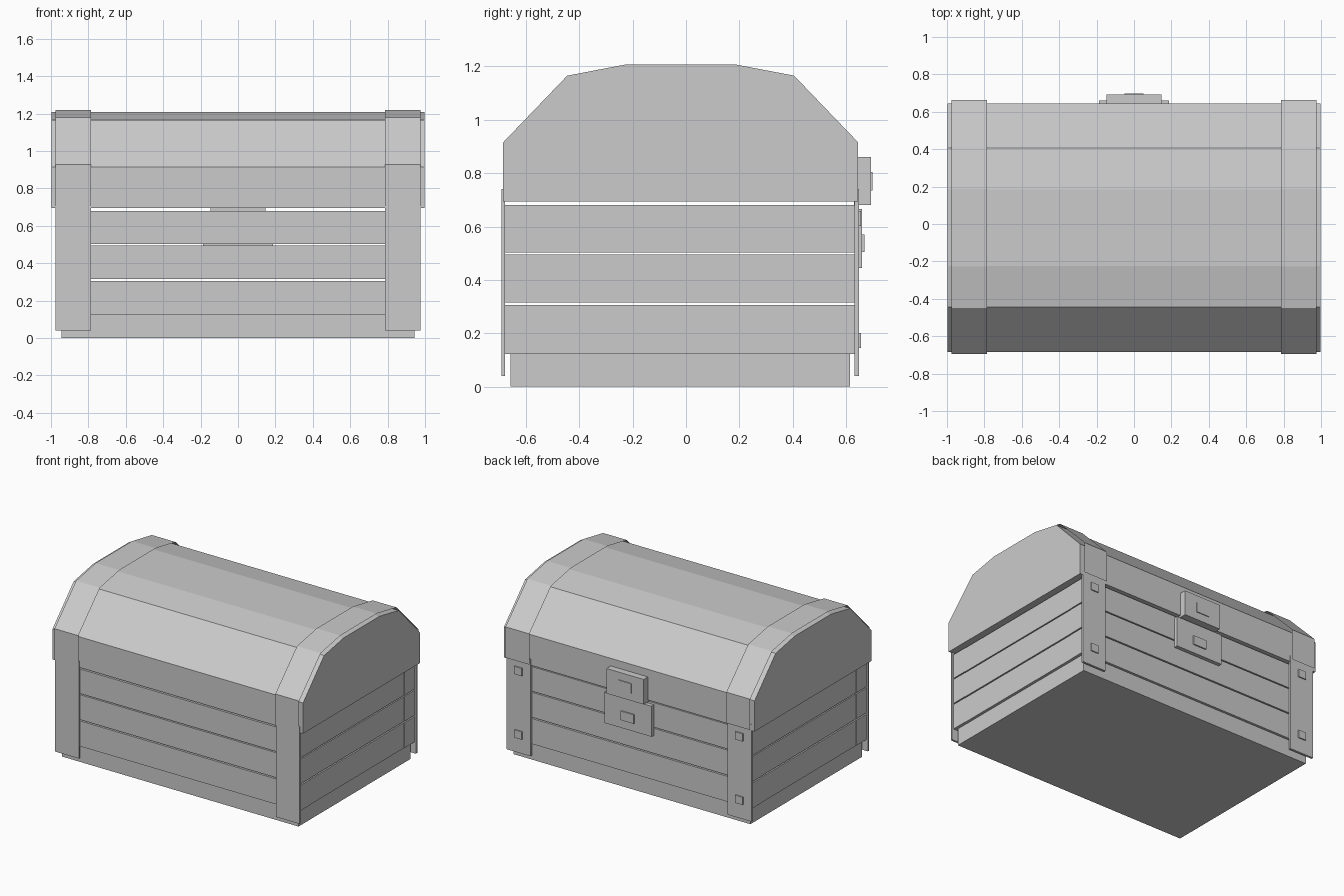
import bpy
import bmesh

cube = bpy.data.objects.get("Cube")
if cube:
    bpy.data.objects.remove(cube, do_unlink=True)

GREY = 0.6
mat = bpy.data.materials.new("plain grey")
mat.use_nodes = True
mat.diffuse_color = (GREY, GREY, GREY, 1)
mat.node_tree.nodes["Principled BSDF"].inputs["Base Color"].default_value = (GREY, GREY, GREY, 1)


def finish(name, bm):
    mesh = bpy.data.meshes.new(name)
    bm.to_mesh(mesh)
    bm.free()
    mesh.materials.append(mat)
    obj = bpy.data.objects.new(name, mesh)
    bpy.context.collection.objects.link(obj)
    return obj


def box(name, xs, ys, zs):
    """Box spanning the given ranges."""
    bm = bmesh.new()
    bmesh.ops.create_cube(bm, size=1)
    for v in bm.verts:
        for i, (lo, hi) in enumerate((xs, ys, zs)):
            v.co[i] = hi if v.co[i] > 0 else lo
    return finish(name, bm)


def extruded(name, profile, x0, x1, closed):
    """Sweep a (y, z) profile along x, as a solid or an open strip."""
    bm = bmesh.new()
    a = [bm.verts.new((x0, y, z)) for y, z in profile]
    b = [bm.verts.new((x1, y, z)) for y, z in profile]
    n = len(profile)
    for i in range(n if closed else n - 1):
        j = (i + 1) % n
        bm.faces.new((a[i], b[i], b[j], a[j]))
    if closed:
        bm.faces.new(a)
        bm.faces.new(b[::-1])
        bmesh.ops.recalc_face_normals(bm, faces=bm.faces)
    else:
        bmesh.ops.reverse_faces(bm, faces=bm.faces)
    return finish(name, bm)


FRONT, BACK = -0.677, 0.632
INNER_FRONT, INNER_BACK = -0.56, 0.515
W = 0.965

# Floor slab
box("floor", (-0.943, 0.943), (-0.658, 0.614), (0, 0.125))

# Plank courses with open slits between them
for i, zs in enumerate(((0.123, 0.306), (0.315, 0.495), (0.503, 0.68)), 1):
    box(f"front_plank_{i}", (-W, W), (FRONT, INNER_FRONT), zs)
    box(f"back_plank_{i}", (-W, W), (INNER_BACK, BACK), zs)
    for side, s in (("left", 1), ("right", -1)):
        xs = sorted((s * 0.85, s * (W - 0.002)))
        box(f"{side}_plank_{i}", xs, (INNER_FRONT, INNER_BACK), zs)

# Lid
lid = [(-0.685, 0.694), (-0.685, 0.915), (-0.445, 1.165), (-0.225, 1.207),
       (0.185, 1.207), (0.405, 1.165), (0.645, 0.915), (0.645, 0.694)]
extruded("lid", lid, -0.998, 0.998, True)

# Thin strips over the lid, floating just above it
strip = [(-0.696, 0.705), (-0.696, 0.927), (-0.45, 1.178), (-0.227, 1.22),
         (0.187, 1.22), (0.412, 1.178), (0.662, 0.927), (0.662, 0.705)]

for side, s in (("left", 1), ("right", -1)):
    x0, x1 = sorted((s * 0.785, s * 0.975))
    extruded(f"{side}_lid_strip", strip, x0, x1, False)
    # Upright corner plates
    box(f"{side}_front_plate", (x0, x1), (-0.691, FRONT), (0.04, 0.74))
    box(f"{side}_back_plate", (x0, x1), (BACK, 0.648), (0.04, 0.74))
    # Studs on the back plates
    for level, z in (("lower", 0.173), ("upper", 0.63)):
        c = s * 0.88
        box(f"{side}_{level}_stud", (c - 0.03, c + 0.03), (0.64, 0.656),
            (z - 0.028, z + 0.028))

# Latch on the back
box("latch_plate", (-0.188, 0.188), (BACK, 0.66), (0.445, 0.665))
box("latch_plate_stud", (-0.052, 0.052), (0.655, 0.669), (0.505, 0.57))
box("latch_hasp", (-0.148, 0.148), (0.63, 0.693), (0.68, 0.86))
box("latch_hasp_stud", (-0.052, 0.052), (0.69, 0.699), (0.735, 0.805))
